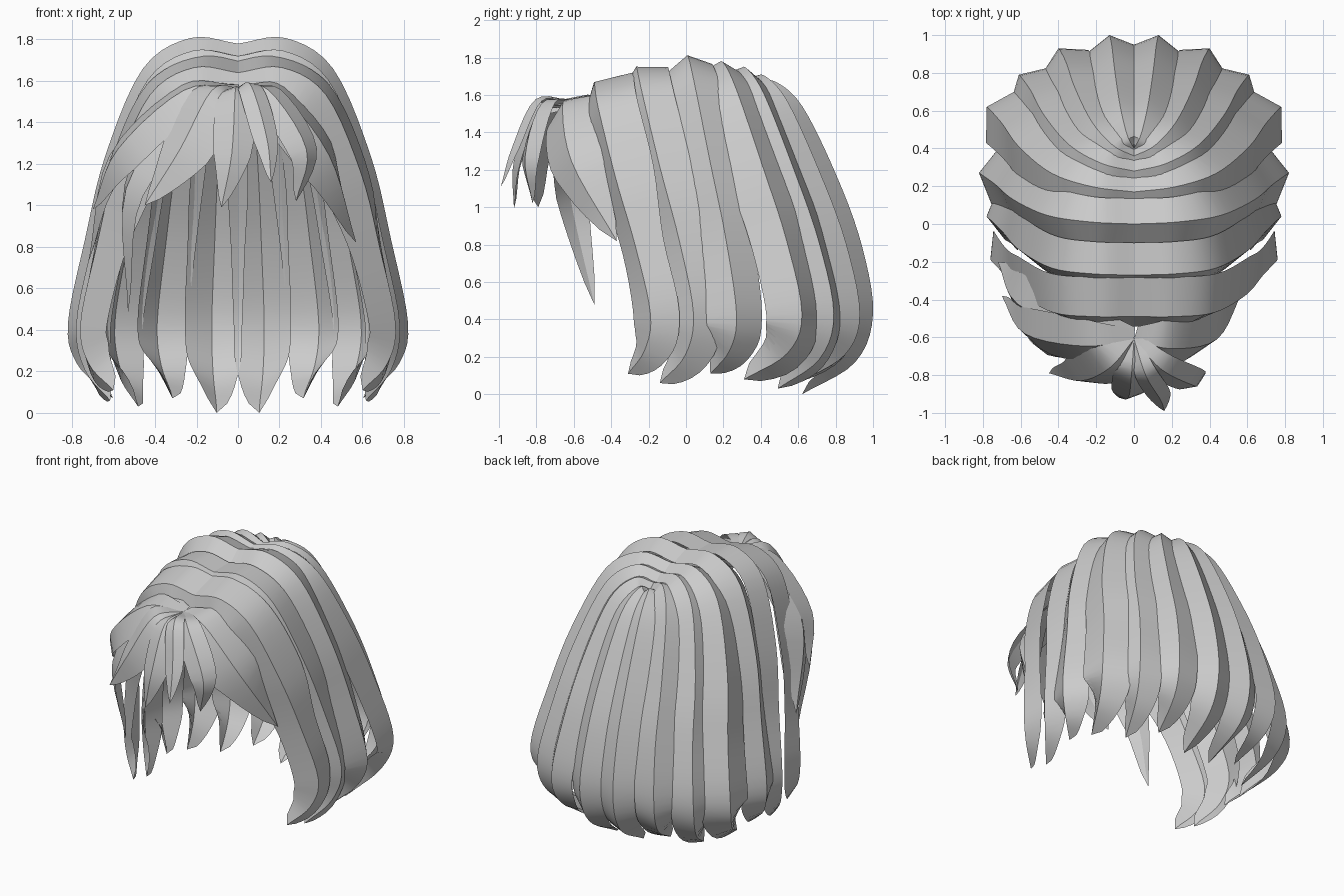
import bpy, bmesh, math
from mathutils import Vector

if "Cube" in bpy.data.objects:
    bpy.data.objects.remove(bpy.data.objects["Cube"])

STEPS = 5

def spline(vals):
    # Catmull-Rom through vectors of equal length
    v = [vals[0] * 2 - vals[1]] + vals + [vals[-1] * 2 - vals[-2]]
    out = []
    for i in range(1, len(v) - 2):
        a, b, c, d = v[i - 1:i + 3]
        for s in range(STEPS):
            t = s / STEPS
            out.append((2 * b + (c - a) * t + (2 * a - 5 * b + 4 * c - d) * t * t
                        + (3 * b - a - 3 * c + d) * t ** 3) / 2)
    return out + [v[-2]]

def lock(name, path, widths, centre, depth, taper, mirror=False):
    # ridged lock: sharp outer ridge, two thin edges, shallow inner face, rounded taper to the tip
    data = spline([Vector((*p, w)) for p, w in zip(path, widths)])
    pts = [Vector(q[:3]) for q in data]
    bm = bmesh.new()
    rings = []
    last = len(pts) - 1 - STEPS
    for i, p in enumerate(pts[:-1]):
        tan = (pts[i + 1] - pts[max(i - 1, 0)]).normalized()
        n = p - Vector((centre[0], centre[1], min(p.z, centre[2])))
        n = (n - tan * n.dot(tan)).normalized()
        w = data[i][3] if i < last else widths[-2] * (1 - (i - last) / STEPS) ** taper
        d = n * w * depth
        side = tan.cross(n) * w / 2
        ring = [p.copy(), p + side - d, p - d * 0.3, p - side - d]
        if mirror and i == 0:
            for q in ring:
                q.x = 0
        rings.append([bm.verts.new(q) for q in ring])
    tip = bm.verts.new(pts[-1])
    for k in range(4):
        j = (k + 1) % 4
        for a, b in zip(rings, rings[1:]):
            bm.faces.new((a[k], a[j], b[j], b[k]))
        bm.faces.new((rings[-1][k], rings[-1][j], tip))
    bmesh.ops.recalc_face_normals(bm, faces=bm.faces)
    me = bpy.data.meshes.new(name)
    bm.to_mesh(me)
    bm.free()
    ob = bpy.data.objects.new(name, me)
    bpy.context.collection.objects.link(ob)
    bpy.ops.object.select_all(action='DESELECT')
    ob.select_set(True)
    bpy.context.view_layer.objects.active = ob
    bpy.ops.object.shade_smooth_by_angle(angle=math.radians(28))
    if mirror:
        ob.modifiers.new("mirror", 'MIRROR').use_mirror_merge = False

# side and back locks: root y, root z, hem x, hem y, tip y, tip z, width
sides = [
    (-.49, 1.64, .76, -.19, -.31, .11, .27),
    (-.27, 1.72, .78, .04, -.14, .06, .28),
    (0, 1.78, .82, .27, .13, .11, .30),
    (.17, 1.75, .78, .62, .31, .08, .33),
    (.28, 1.72, .61, .79, .49, .03, .27),
    (.36, 1.68, .40, .93, .62, .07, .27),
    (.40, 1.65, .13, 1.0, .62, 0, .28),
]
# shared drape from root to hem: part of the way in x, in z, in y (front), in y (back)
drape = [(0, 0, 0, 0), (.28, -.02, 0, .12), (.56, .09, .07, .37),
         (.78, .40, .38, .68), (.90, .70, .73, .90), (1, 1, 1, 1)]
for i, (yr, zr, xh, yh, yt, zt, w) in enumerate(sides):
    b = i / 6
    path = [Vector((xh * fx, yr + (yh - yr) * (ff + (fb - ff) * b), zr + (.43 - zr) * fz))
            for fx, fz, ff, fb in drape]
    hem, tip = path[-1], Vector((xh * .79, yt, zt))
    path += [Vector((*hem.lerp(tip, .25).xy, hem.z + (tip.z - hem.z) * .6)), tip]
    w0 = .37 - .07 * min(i, 1.5) - .17 * b * b
    up = max(w0, w)
    lock(f"side_lock_{i + 1}", path, [w0, w0, (w0 + up) / 2, up, w, w, w * .85, 0],
         (0, .15, 1.0), .29, .55, True)

# fringe locks from the front of the parting: middle point, tip, width
fringe = {
    "centre": ((-.03, -.92, 1.25), (-.08, -.92, .99), .18),
    "centre_right": ((.14, -.93, 1.32), (.16, -.99, 1.11), .12),
    "right": ((.33, -.86, 1.27), (.28, -.82, 1.02), .17),
    "far_right": ((.44, -.61, 1.24), (.57, -.37, .82), .33),
    "left": ((-.28, -.83, 1.27), (-.45, -.79, 1.0), .27),
    "left_long": ((-.54, -.63, 1.08), (-.53, -.49, .48), .20),
    "left_swept": ((-.58, -.58, 1.27), (-.70, -.38, .98), .27),
    "left_back": ((-.62, -.42, 1.24), (-.72, -.20, .73), .30),
}
root = Vector((0, -.61, 1.57))
for name, (mid, tip, w) in fringe.items():
    knee = root.lerp(Vector(mid), .45) + Vector((0, -.05, .12))
    lock("fringe_" + name, [root, knee, mid, tip], [w * .4, w, w, 0],
         (0, -.35, 1.2), .22, .75)
